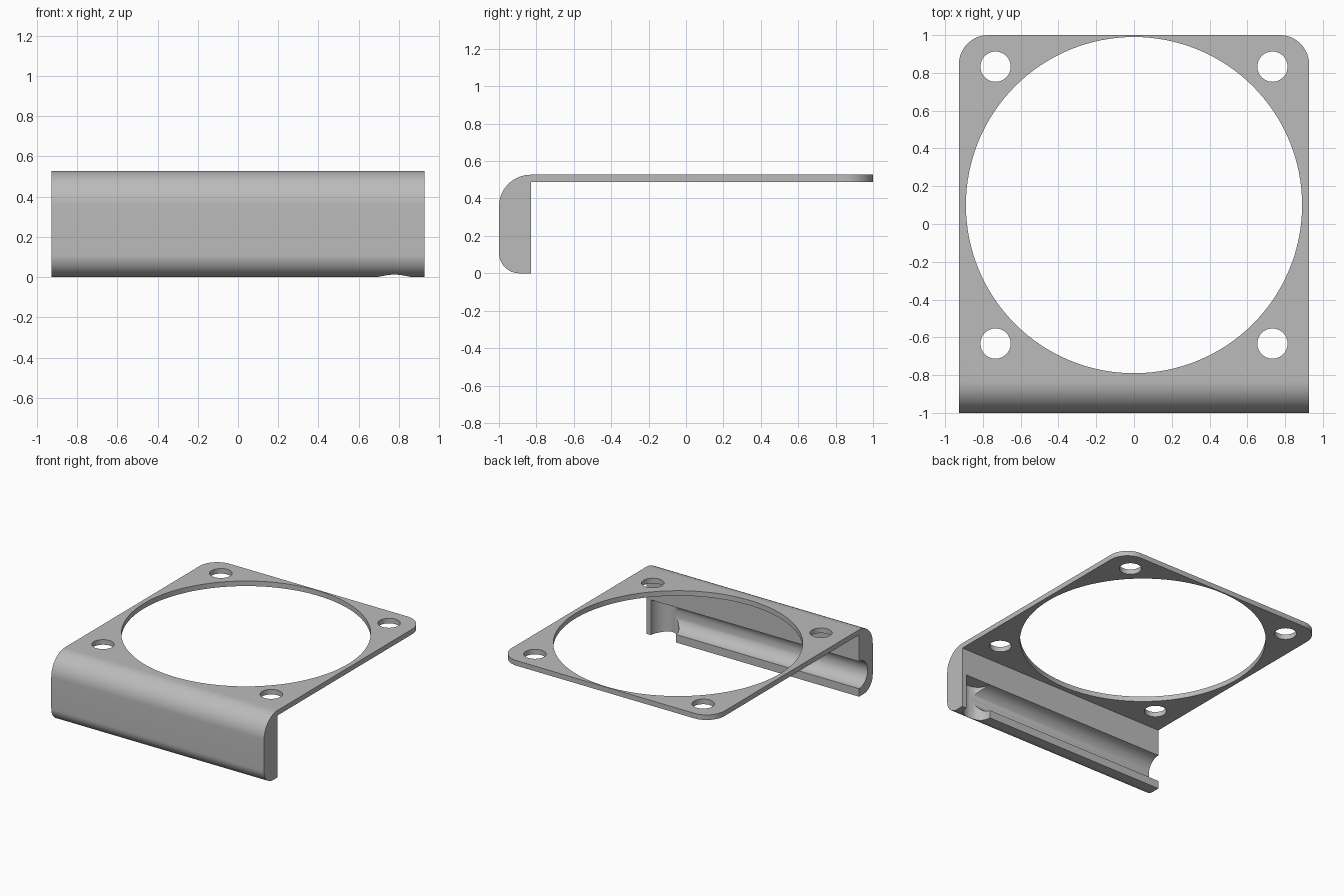
import bpy, bmesh
from math import pi, cos, sin
from mathutils import Matrix, Vector

cube = bpy.data.objects.get("Cube")
if cube:
    bpy.data.objects.remove(cube, do_unlink=True)

HALF_W = 0.927      # half width along x
TOP = 0.527         # top of the plate
UNDER = 0.487       # underside of the plate
INNER = -0.83       # inner face of the front wall

grey = bpy.data.materials.new("light grey")
grey.use_nodes = True
colour = (0.5, 0.5, 0.5, 1)
grey.diffuse_color = colour
grey.node_tree.nodes["Principled BSDF"].inputs["Base Color"].default_value = colour


def add_object(name, bm):
    bmesh.ops.recalc_face_normals(bm, faces=bm.faces[:])
    mesh = bpy.data.meshes.new(name)
    bm.to_mesh(mesh)
    bm.free()
    mesh.materials.append(grey)
    obj = bpy.data.objects.new(name, mesh)
    bpy.context.collection.objects.link(obj)
    return obj


def arc(cy, cz, r, start, end, steps=20):
    return [(cy + r * cos(start + (end - start) * i / steps),
             cz + r * sin(start + (end - start) * i / steps)) for i in range(steps + 1)]


def cutter(name, start, end, r, segments):
    start, end = Vector(start), Vector(end)
    axis = end - start
    turn = axis.to_track_quat('Z', 'Y').to_matrix().to_4x4()
    bm = bmesh.new()
    bmesh.ops.create_cone(bm, cap_ends=True, segments=segments, radius1=r, radius2=r,
                          depth=axis.length,
                          matrix=Matrix.Translation((start + end) / 2) @ turn)
    obj = add_object(name, bm)
    obj.hide_render = True
    return obj


# Side profile: rounded front wall joined to a thin plate, extruded along x
top_r, low_r = 0.17, 0.11
profile = [(1, UNDER), (1, TOP)]
profile += arc(-1 + top_r, TOP - top_r, top_r, pi / 2, pi)
profile += arc(-1 + low_r, low_r, low_r, pi, 1.5 * pi)
profile += [(INNER, 0), (INNER, UNDER)]
bm = bmesh.new()
face = bm.faces.new([bm.verts.new((-HALF_W, y, z)) for y, z in profile])
ext = bmesh.ops.extrude_face_region(bm, geom=[face], use_keep_orig=True)
moved = [v for v in ext["geom"] if isinstance(v, bmesh.types.BMVert)]
bmesh.ops.translate(bm, verts=moved, vec=(2 * HALF_W, 0, 0))

# Rounded back corners
corners = [e for e in bm.edges if all(v.co.y > 0.99 for v in e.verts)
           and abs(e.verts[0].co.z - e.verts[1].co.z) > 0.01]
bmesh.ops.bevel(bm, geom=corners, offset=0.155, segments=16, profile=0.5, affect='EDGES')
bracket = add_object("mounting_bracket", bm)

# Large opening, four screw holes, cable groove and its exit hole
cutters = [cutter("opening_cutter", (0, 0.1, 0.4), (0, 0.1, 0.6), 0.89, 128)]
for x in (-0.733, 0.733):
    for y in (-0.633, 0.833):
        cutters.append(cutter("screw_hole_cutter", (x, y, 0.4), (x, y, 0.6), 0.08, 48))
cutters.append(cutter("groove_cutter", (-1.1, INNER, 0.17), (0.78, INNER, 0.17), 0.107, 48))
cutters.append(cutter("exit_hole_cutter", (0.777, INNER, -0.1), (0.777, INNER, 0.277), 0.11, 48))

for c in cutters:
    mod = bracket.modifiers.new(c.name, 'BOOLEAN')
    mod.operation = 'DIFFERENCE'
    mod.solver = 'EXACT'
    mod.object = c

# Bake the cuts, then remove the cutters
bpy.context.view_layer.update()
baked = bpy.data.meshes.new_from_object(
    bracket.evaluated_get(bpy.context.evaluated_depsgraph_get()))
bracket.modifiers.clear()
bracket.data = baked
for c in cutters:
    bpy.data.objects.remove(c, do_unlink=True)

bpy.ops.object.select_all(action='DESELECT')
bracket.select_set(True)
bpy.context.view_layer.objects.active = bracket
bpy.ops.object.shade_smooth_by_angle(angle=pi / 6)
